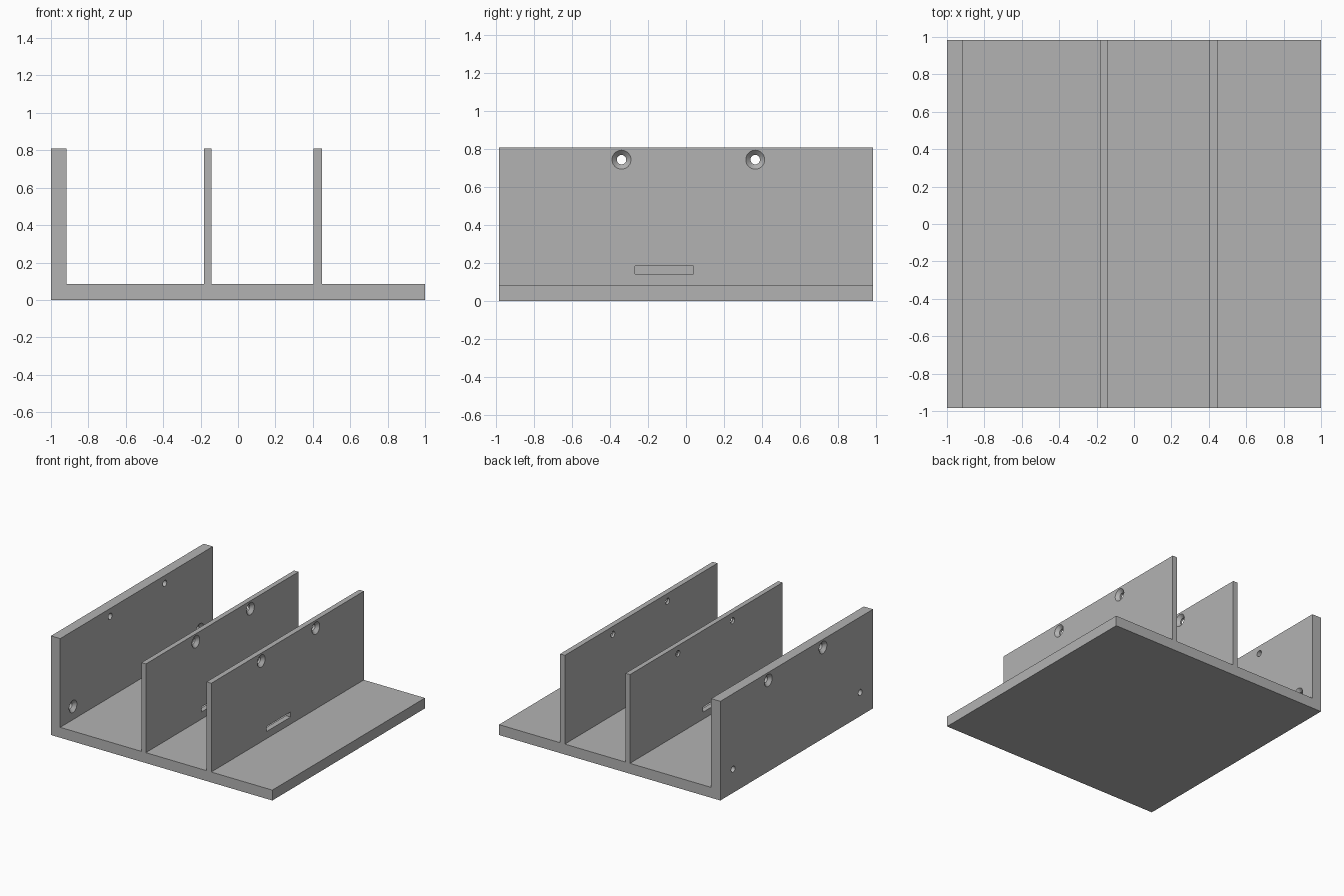
import bpy, bmesh
from math import cos, sin, tau

if "Cube" in bpy.data.objects:
    bpy.data.objects.remove(bpy.data.objects["Cube"], do_unlink=True)

HALF_Y, BASE, TOP = 0.985, 0.085, 0.81
THICK_WALL = (-1.0, -0.917)
THIN_WALLS = [(-0.183, -0.143), (0.405, 0.448)]
HOLE_R, SINK_R = 0.025, 0.05

grey = bpy.data.materials.new("plain grey")
grey.use_nodes = True
colour = (0.45, 0.45, 0.45, 1)
grey.diffuse_color = colour
grey.node_tree.nodes["Principled BSDF"].inputs["Base Color"].default_value = colour


def make_object(name, bm):
    bmesh.ops.recalc_face_normals(bm, faces=bm.faces)
    mesh = bpy.data.meshes.new(name)
    bm.to_mesh(mesh)
    bm.free()
    mesh.materials.append(grey)
    obj = bpy.data.objects.new(name, mesh)
    bpy.context.collection.objects.link(obj)
    return obj


def add_countersunk_hole(bm, wall, y, z, side):
    """Conical seat on the given side of a wall, narrowing to a through hole."""
    face = wall[1] if side > 0 else wall[0]
    width = wall[1] - wall[0]
    sink = SINK_R - HOLE_R
    stations = [(-0.01, SINK_R + 0.01), (sink, HOLE_R), (width + 0.01, HOLE_R)]
    n = 32
    rings = [[bm.verts.new((face - side * d, y + r * cos(tau * i / n), z + r * sin(tau * i / n)))
              for i in range(n)] for d, r in stations]
    for a, b in zip(rings, rings[1:]):
        for i in range(n):
            j = (i + 1) % n
            bm.faces.new((a[i], a[j], b[j], b[i]))
    bm.faces.new(rings[0])
    bm.faces.new(rings[-1])


def add_slot(bm, wall):
    """Rectangular window through a thin wall."""
    x0, x1 = wall[0] - 0.01, wall[1] + 0.01
    y0, y1, z0, z1 = -0.27, 0.04, 0.143, 0.185
    verts = bmesh.ops.create_cube(bm, size=1)["verts"]
    bmesh.ops.scale(bm, vec=(x1 - x0, y1 - y0, z1 - z0), verts=verts)
    bmesh.ops.translate(bm, vec=((x0 + x1) / 2, (y0 + y1) / 2, (z0 + z1) / 2), verts=verts)


# Base plate with three upright walls, extruded from one end profile
outline = [(-1, 0), (1, 0), (1, BASE)]
for x0, x1 in reversed(THIN_WALLS):
    outline += [(x1, BASE), (x1, TOP), (x0, TOP), (x0, BASE)]
outline += [(THICK_WALL[1], BASE), (THICK_WALL[1], TOP), (-1, TOP)]
bm = bmesh.new()
end = bm.faces.new([bm.verts.new((x, -HALF_Y, z)) for x, z in outline])
extruded = bmesh.ops.extrude_face_region(bm, geom=[end], use_keep_orig=True)["geom"]
bmesh.ops.translate(bm, vec=(0, 2 * HALF_Y, 0),
                    verts=[v for v in extruded if isinstance(v, bmesh.types.BMVert)])
body = make_object("base_and_walls", bm)

# Screw holes and slots
bm = bmesh.new()
for y in (-0.34, 0.365):
    add_countersunk_hole(bm, THICK_WALL, y, 0.745, -1)
    for wall in THIN_WALLS:
        add_countersunk_hole(bm, wall, y, 0.745, 1)
for y in (-0.82, 0.82):
    add_countersunk_hole(bm, THICK_WALL, y, 0.193, 1)
for wall in THIN_WALLS:
    add_slot(bm, wall)
cutter = make_object("hole_cutter", bm)
cutter.hide_render = True

cut = body.modifiers.new("holes", "BOOLEAN")
cut.operation, cut.solver, cut.object = "DIFFERENCE", "EXACT", cutter
bpy.context.view_layer.objects.active = body
body.select_set(True)
bpy.ops.object.modifier_apply(modifier=cut.name)
bpy.data.objects.remove(cutter, do_unlink=True)
bpy.ops.object.shade_smooth_by_angle()
